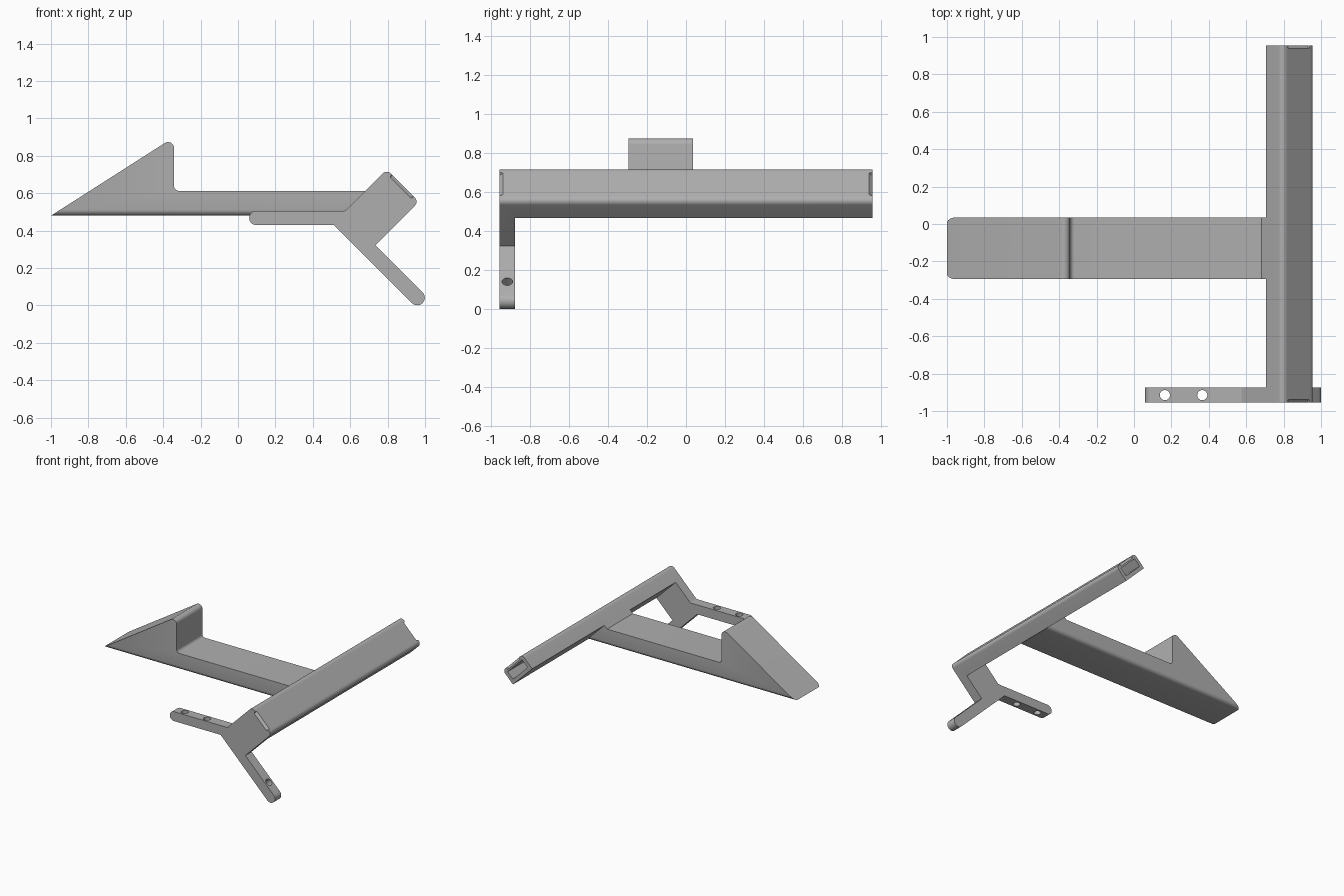
import bpy, bmesh, math
from mathutils import Vector

cube = bpy.data.objects.get("Cube")
if cube:
    bpy.data.objects.remove(cube, do_unlink=True)

grey = bpy.data.materials.new("plain_grey")
grey.use_nodes = True
COLOUR = (0.43, 0.43, 0.43, 1)
grey.diffuse_color = COLOUR
grey.node_tree.nodes["Principled BSDF"].inputs["Base Color"].default_value = COLOUR

FRONT, BACK = -0.955, 0.955


def diag(s, d):
    """Point on the 45 degree grid: s = x + z, d = x - z."""
    return (s + d) / 2, (s - d) / 2


def rounded(corners, steps=8):
    """Outline from (x, z, radius) corners."""
    pts = []
    n = len(corners)
    for i, (x, z, r) in enumerate(corners):
        p = Vector((x, 0, z))
        if r == 0:
            pts.append(p)
            continue
        a, b = (Vector((c[0], 0, c[1])) - p for c in (corners[i - 1], corners[(i + 1) % n]))
        a.normalize()
        b.normalize()
        half = a.angle(b) / 2
        centre = p + (a + b).normalized() * (r / math.sin(half))
        t = r / math.tan(half)
        start, end = p + a * t - centre, p + b * t - centre
        pts += [centre + start.slerp(end, k / steps).normalized() * r for k in range(steps + 1)]
    return pts


def finish(name, bm):
    bmesh.ops.recalc_face_normals(bm, faces=bm.faces)
    mesh = bpy.data.meshes.new(name)
    bm.to_mesh(mesh)
    bm.free()
    mesh.materials.append(grey)
    obj = bpy.data.objects.new(name, mesh)
    bpy.context.collection.objects.link(obj)
    return obj


def extrude(name, corners, y0, y1, bevel_rule=None, radius=0.03):
    """Prism along y; edges picked by the rule are rounded."""
    bm = bmesh.new()
    face = bm.faces.new([bm.verts.new((p.x, y0, p.z)) for p in rounded(corners)])
    out = bmesh.ops.extrude_face_region(bm, geom=[face])
    bmesh.ops.translate(bm, vec=(0, y1 - y0, 0),
                        verts=[v for v in out["geom"] if isinstance(v, bmesh.types.BMVert)])
    bmesh.ops.recalc_face_normals(bm, faces=bm.faces)
    if bevel_rule:
        bmesh.ops.bevel(bm, geom=[e for e in bm.edges if bevel_rule(e)], offset=radius,
                        segments=6, profile=0.5, affect='EDGES')
    return finish(name, bm)


def hull(name, points):
    bm = bmesh.new()
    for p in points:
        bm.verts.new(p)
    bmesh.ops.convex_hull(bm, input=bm.verts)
    return finish(name, bm)


def peg(x, z, direction):
    """Cylindrical cutter through the bracket."""
    bm = bmesh.new()
    bmesh.ops.create_cone(bm, cap_ends=True, segments=32, radius1=0.027, radius2=0.027, depth=0.15)
    obj = finish("hole_cutter", bm)
    obj.location = (x, -0.915, z)
    obj.rotation_euler = Vector(direction).to_track_quat('Z', 'Y').to_euler()
    return obj


def combine(target, other, operation):
    other.hide_render = True
    mod = target.modifiers.new(operation.title(), 'BOOLEAN')
    mod.operation, mod.object, mod.solver = operation, other, 'EXACT'
    bpy.context.view_layer.update()
    bpy.context.view_layer.objects.active = target
    bpy.ops.object.modifier_apply(modifier=mod.name)
    bpy.data.objects.remove(other, do_unlink=True)


# Cross beam: tilted bar with two rounded corners on its wide face
S_IN, S_OUT, D_TOP, D_LOW = 1.342, 1.522, 0.068, 0.412
frame = extrude("beam_and_bracket", [
    (*diag(S_IN, D_TOP), 0), (*diag(S_OUT, D_TOP), 0.03),
    (*diag(S_OUT, D_LOW), 0.03), (*diag(S_IN, D_LOW), 0)], FRONT, BACK)

# Rectangular socket in the back end
pocket = extrude("pocket_cutter", [(*diag(s, d), 0) for s, d in
                 ((1.384, 0.11), (1.48, 0.11), (1.48, 0.37), (1.384, 0.37))], -0.87, 1.0)
combine(frame, pocket, 'DIFFERENCE')

# Small chamfer on both ends of the wide face
for end, inward in ((FRONT, 1), (BACK, -1)):
    points = []
    for d, shift in ((D_TOP + 0.042, 1), (D_LOW - 0.042, -1)):
        for s, dy, taper in ((S_OUT + 0.01, -0.01, 0), (S_OUT, 0.018, 0.02), (S_OUT - 0.025, 0, 0.02)):
            x, z = diag(s, d + shift * taper)
            points.append((x, end + inward * dy, z))
    combine(frame, hull("chamfer_cutter", points), 'DIFFERENCE')

# Forked bracket plate at the front end
bracket = extrude("bracket", [
    (0.06, 0.43, 0.037), (0.06, 0.506, 0.037), (0.574, 0.506, 0.02),
    (*diag(1.4, D_TOP), 0), (*diag(1.4, D_LOW), 0),
    (*diag(1.057, D_LOW), 0), (*diag(1.057, 0.974), 0.04),
    (*diag(0.943, 0.974), 0.04), (0.513, 0.43, 0)], FRONT, -0.875)
for x, z, direction in ((0.165, 0.468, (0, 0, 1)), (0.365, 0.468, (0, 0, 1)),
                        (0.888, 0.112, (1, 0, 1))):
    combine(bracket, peg(x, z, direction), 'DIFFERENCE')
combine(frame, bracket, 'UNION')

# Clean seams left where the flat faces meet
bm = bmesh.new()
bm.from_mesh(frame.data)
bmesh.ops.remove_doubles(bm, verts=bm.verts, dist=0.0001)
bmesh.ops.dissolve_limit(bm, angle_limit=math.radians(1), verts=bm.verts, edges=bm.edges)
bm.to_mesh(frame.data)
bm.free()

# Long arm with a wedge at its tip, rounded along the lower edges
BASE = 0.48
arm = extrude("wedge_arm", [
    (-1.0, BASE, 0), (-0.342, 0.90, 0.032), (-0.342, 0.613, 0.025),
    (0.681, 0.613, 0), (*diag(1.35, D_TOP), 0), (1.35 - BASE, BASE, 0)],
    -0.295, 0.035,
    lambda e: all(abs(v.co.z - BASE) < 0.001 for v in e.verts)
    and abs(e.verts[0].co.y - e.verts[1].co.y) < 0.001)

# Smooth the fillets, keep the hard edges
for obj in bpy.context.selected_objects:
    obj.select_set(False)
for obj in (frame, arm):
    obj.select_set(True)
bpy.context.view_layer.objects.active = frame
bpy.ops.object.shade_smooth_by_angle(angle=math.radians(30))
